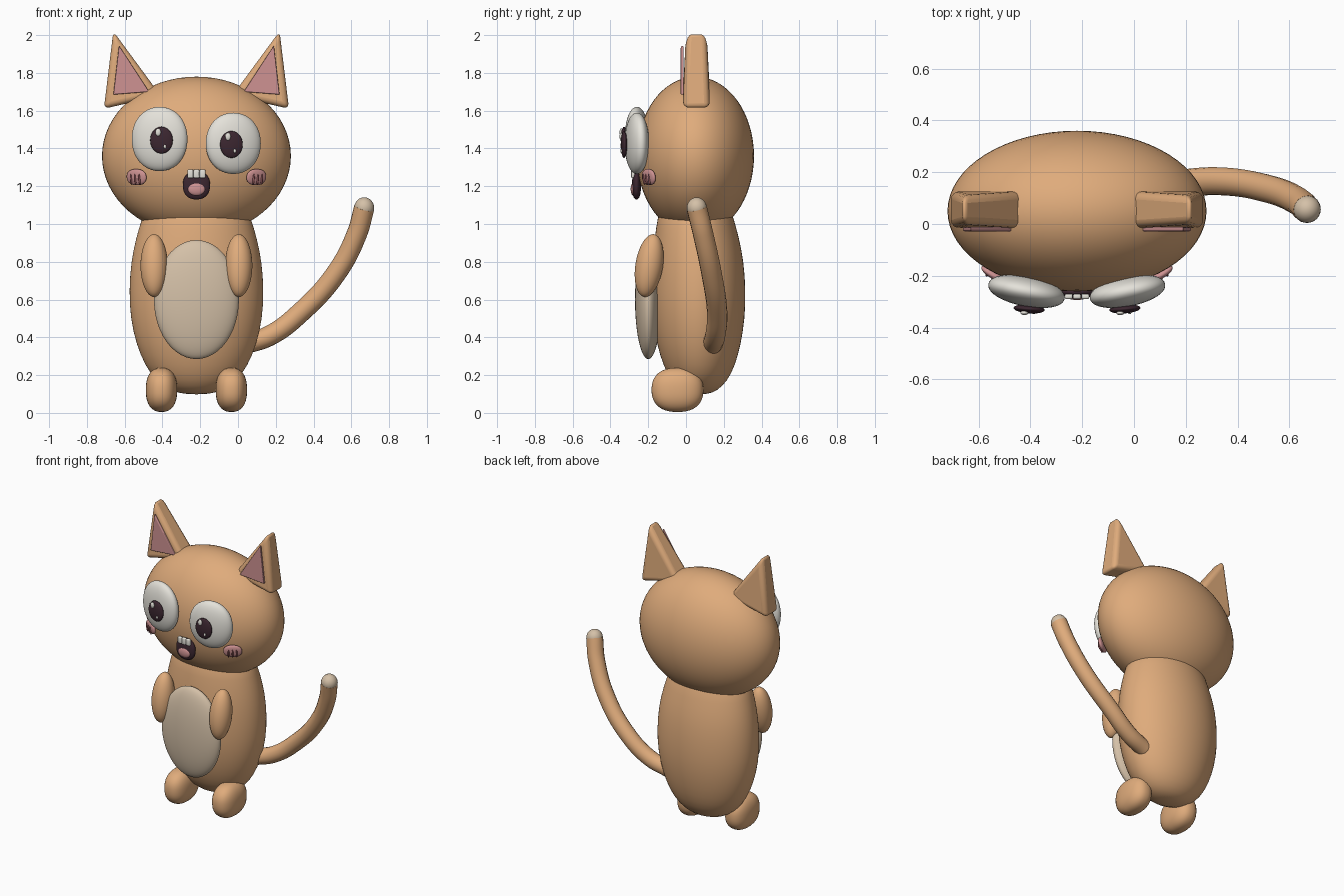
import bpy, bmesh, math
from mathutils import Vector

cube = bpy.data.objects.get("Cube")
if cube:
    bpy.data.objects.remove(cube, do_unlink=True)

CX = -0.22  # symmetry line of the body; the tail reaches out to one side


def material(name, r, g, b):
    m = bpy.data.materials.new(name)
    m.use_nodes = True
    m.diffuse_color = (r, g, b, 1)
    bsdf = next(n for n in m.node_tree.nodes if n.type == "BSDF_PRINCIPLED")
    bsdf.inputs["Base Color"].default_value = (r, g, b, 1)
    bsdf.inputs["Roughness"].default_value = 0.7
    return m


FUR = material("tan fur", 0.74, 0.41, 0.20)
CREAM = material("cream", 0.66, 0.53, 0.39)
WHITE = material("eye white", 0.78, 0.76, 0.70)
PINK = material("pink", 0.62, 0.29, 0.29)
DARK = material("dark plum", 0.045, 0.02, 0.03)
ROSE = material("dark rose", 0.30, 0.10, 0.11)


def finish(name, bm, mat, angle=40):
    bmesh.ops.recalc_face_normals(bm, faces=bm.faces)
    mesh = bpy.data.meshes.new(name)
    bm.to_mesh(mesh)
    bm.free()
    mesh.materials.append(mat)
    ob = bpy.data.objects.new(name, mesh)
    bpy.context.collection.objects.link(ob)
    bpy.ops.object.select_all(action="DESELECT")
    ob.select_set(True)
    bpy.context.view_layer.objects.active = ob
    bpy.ops.object.shade_smooth_by_angle(angle=math.radians(angle))
    return ob


def blob(name, loc, size, mat, rot=(0, 0, 0), power=2.0, seg=40):
    """Ellipsoid; a power above two makes it boxier."""
    bm = bmesh.new()
    bmesh.ops.create_uvsphere(bm, u_segments=seg, v_segments=seg // 2, radius=1)
    for v in bm.verts:
        v.co /= sum(abs(c) ** power for c in v.co) ** (1 / power)
    ob = finish(name, bm, mat, 60)
    ob.location, ob.scale = loc, size
    ob.rotation_euler = [math.radians(a) for a in rot]
    return ob


def lathe(name, profile, rx, ry, mat, seg=40):
    """Stack of elliptic rings; profile rows are height, fraction, y centre."""
    bm = bmesh.new()
    rings = []
    for z, f, y in profile:
        turn = [2 * math.pi * i / seg for i in range(seg)]
        rings.append([bm.verts.new((CX + rx * f * math.cos(a), y + ry * f * math.sin(a), z))
                      for a in turn])
    for low, high in zip(rings, rings[1:]):
        for i in range(seg):
            j = (i + 1) % seg
            bm.faces.new((low[i], low[j], high[j], high[i]))
    bm.faces.new(rings[0])
    bm.faces.new(rings[-1])
    ob = finish(name, bm, mat, 60)
    ob.modifiers.new("smooth", "SUBSURF").levels = 1
    ob.modifiers["smooth"].render_levels = 1
    return ob


def wedge(name, corners, y, depths, mat, bevel):
    """Triangular plate whose half thickness varies per corner."""
    bm = bmesh.new()
    front, back = [[bm.verts.new((x, y + s * d, z)) for (x, z), d in zip(corners, depths)]
                   for s in (-1, 1)]
    bm.faces.new(front)
    bm.faces.new(back[::-1])
    for i in range(3):
        j = (i + 1) % 3
        bm.faces.new((front[i], back[i], back[j], front[j]))
    ob = finish(name, bm, mat)
    mod = ob.modifiers.new("rounded", "BEVEL")
    mod.width, mod.segments, mod.limit_method = bevel, 4, "NONE"
    return ob


# Head and body
blob("head", (CX, 0.05, 1.36), (0.5, 0.31, 0.42), FUR, seg=64)
lathe("body", [(0.098, 0.15, 0.07), (0.115, 0.38, 0.07), (0.17, 0.6, 0.07),
               (0.25, 0.76, 0.07), (0.36, 0.89, 0.068), (0.5, 0.98, 0.068),
               (0.65, 1.0, 0.067), (0.8, 0.97, 0.064), (0.92, 0.9, 0.058),
               (1.03, 0.81, 0.05), (1.12, 0.7, 0.05)], 0.358, 0.25, FUR)
blob("belly", (CX, -0.2, 0.6), (0.225, 0.07, 0.315), CREAM, seg=48)

# Paired parts
for s, side in ((-1, "right"), (1, "left")):
    blob(side + "_arm", (CX + s * 0.224, -0.195, 0.78), (0.072, 0.073, 0.168), FUR, (-9, 0, 0))
    blob(side + "_foot", (CX + s * 0.185, -0.045, 0.122), (0.083, 0.137, 0.117), FUR, power=2.4)
    # Ears with thin inner plates
    outer = [(CX + s * x, z) for x, z in ((0.44, 2.02), (0.49, 1.61), (0.19, 1.68))]
    wedge(side + "_ear", outer, 0.055, (0.055, 0.072, 0.072), FUR, 0.03)
    inner = [(CX + s * x, z) for x, z in ((0.41, 1.945), (0.44, 1.685), (0.25, 1.70))]
    wedge(side + "_inner_ear", inner, -0.02, (0.008, 0.008, 0.008), PINK, 0.005)
    # Blushing cheek with short strokes
    turn = s * 32
    direction = Vector((math.cos(math.radians(turn)), math.sin(math.radians(turn)), 0))
    cheek = Vector((CX + s * 0.317, -0.197, 1.248))
    blob(side + "_cheek", cheek, (0.06, 0.017, 0.043), PINK, (8, 0, turn), 2.3)
    normal = Vector((direction.y, -direction.x, 0))
    for k in range(3):
        spot = cheek + direction * (-s * (k - 1) * 0.026) + normal * 0.014
        spot.z -= 0.012
        blob(f"{side}_cheek_stroke_{k + 1}", spot, (0.006, 0.007, 0.03), ROSE, (8, 0, turn), seg=12)

# Eyes, slightly uneven
for side, x, z, rx, rz, turn in (("right", -0.415, 1.45, 0.15, 0.17, -11),
                                 ("left", -0.025, 1.427, 0.148, 0.162, 11)):
    blob(side + "_eye", (x, -0.26, z), (rx, 0.058, rz), WHITE, (0, 0, turn), 2.1)
    px = x + (0.01 if side == "right" else -0.01)
    blob(side + "_pupil", (px, -0.328, z - 0.006), (0.06, 0.017, 0.071), DARK, (0, 0, turn * 0.4))
    blob(side + "_big_glint", (px - 0.018, -0.343, z + 0.036), (0.015, 0.009, 0.021), WHITE, seg=16)
    blob(side + "_small_glint", (px + 0.018, -0.342, z - 0.04), (0.007, 0.006, 0.011), WHITE, seg=16)

# Mouth, tongue and teeth
blob("mouth", (CX, -0.262, 1.205), (0.072, 0.024, 0.075), DARK, power=2.3)
blob("tongue", (CX, -0.279, 1.185), (0.045, 0.014, 0.034), PINK)
for k in range(3):
    bm = bmesh.new()
    bmesh.ops.create_cube(bm, size=1)
    bmesh.ops.scale(bm, vec=(0.031, 0.02, 0.046), verts=bm.verts)
    bmesh.ops.bevel(bm, geom=bm.edges[:], offset=0.007, segments=3, affect="EDGES", profile=0.5)
    tooth = finish(f"tooth_{k + 1}", bm, WHITE)
    tooth.location = (CX + (k - 1) * 0.032, -0.28, 1.266)

# Curved tail with a pale tip
path = [(0.04, 0.14, 0.365), (0.17, 0.155, 0.41), (0.33, 0.165, 0.53),
        (0.52, 0.135, 0.74), (0.63, 0.09, 0.95), (0.668, 0.057, 1.085)]
curve = bpy.data.curves.new("tail_path", "CURVE")
curve.dimensions, curve.bevel_depth, curve.bevel_resolution = "3D", 0.054, 6
curve.use_fill_caps = True
spline = curve.splines.new("BEZIER")
spline.bezier_points.add(len(path) - 1)
for p, co in zip(spline.bezier_points, path):
    p.co = co
    p.handle_left_type = p.handle_right_type = "AUTO"
curve.materials.append(FUR)
tail = bpy.data.objects.new("tail", curve)
bpy.context.collection.objects.link(tail)
bpy.ops.object.select_all(action="DESELECT")
tail.select_set(True)
bpy.context.view_layer.objects.active = tail
bpy.ops.object.convert(target="MESH")
bpy.ops.object.shade_smooth_by_angle(angle=math.radians(45))
blob("tail_root", path[0], (0.053, 0.053, 0.053), FUR, seg=24)
blob("tail_tip", path[-1], (0.053, 0.053, 0.056), CREAM, seg=24)
